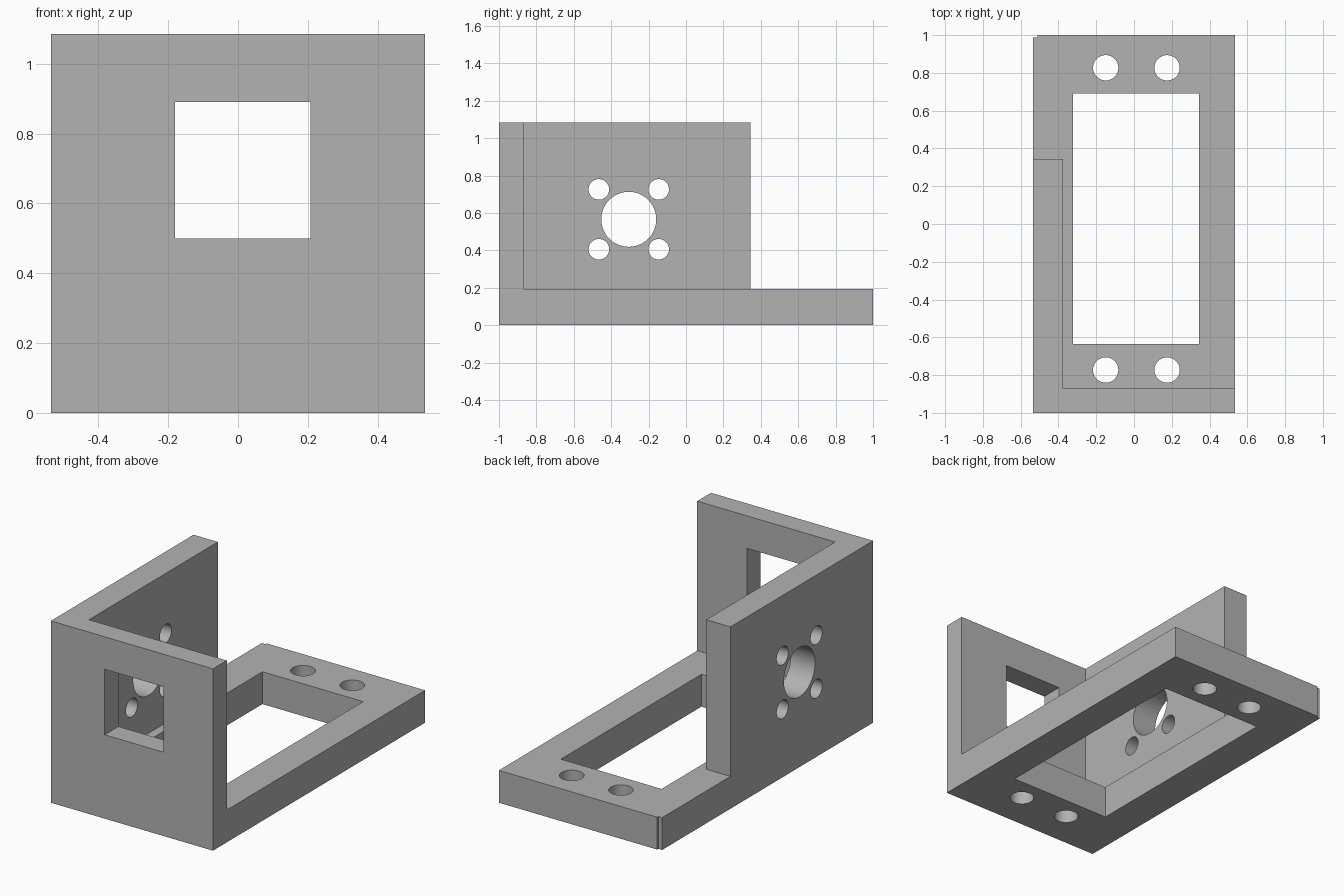
import bpy
from math import radians

cube = bpy.data.objects.get("Cube")
if cube:
    bpy.data.objects.remove(cube, do_unlink=True)

W, H = 0.535, 1.085      # half width, full height
BASE = 0.193             # base plate thickness
FAR = 1.5                # cutters overshoot to here


def box(name, low, high):
    bpy.ops.mesh.primitive_cube_add(
        size=1, location=[(a + b) / 2 for a, b in zip(low, high)])
    ob = bpy.context.object
    ob.name = name
    ob.scale = [b - a for a, b in zip(low, high)]
    bpy.ops.object.transform_apply(location=True, rotation=False, scale=True)
    return ob


def drill(name, radius, length, location, turn=0):
    bpy.ops.mesh.primitive_cylinder_add(
        vertices=48, radius=radius, depth=length, location=location,
        rotation=(0, turn, 0))
    ob = bpy.context.object
    ob.name = name
    return ob


# Solid block the bracket is cut from
bracket = box("mounting_bracket", (-W, -1, 0), (W, 1, H))

# Open space above the base, leaving the front wall and side wall
cutters = [
    box("inner_space", (-0.375, -0.87, BASE), (FAR, FAR, FAR)),
    box("rear_space", (-FAR, 0.345, BASE), (FAR, FAR, FAR)),
    box("base_window", (-0.322, -0.635, -FAR), (0.343, 0.69, BASE + 0.1)),
    box("front_window", (-0.18, -FAR, 0.5), (0.208, -0.8, 0.891)),
    box("corner_notch", (-FAR, 0.988, -FAR), (-0.51, FAR, FAR)),
]

# Screw holes in the base
for x in (-0.15, 0.175):
    for y in (-0.773, 0.827):
        cutters.append(drill("base_screw_hole", 0.067, 0.6, (x, y, 0.1)))

# Shaft hole and four screw holes in the side wall
SHAFT_Y, SHAFT_Z = -0.306, 0.566
cutters.append(drill("shaft_hole", 0.147, 0.4, (-0.455, SHAFT_Y, SHAFT_Z), radians(90)))
for dy in (-0.16, 0.16):
    for dz in (-0.16, 0.16):
        cutters.append(drill("side_screw_hole", 0.055, 0.4,
                             (-0.455, SHAFT_Y + dy, SHAFT_Z + dz), radians(90)))

# Apply the cuts and discard the cutters
bpy.ops.object.select_all(action='DESELECT')
bpy.context.view_layer.objects.active = bracket
bracket.select_set(True)
for cutter in cutters:
    cutter.hide_render = True
    mod = bracket.modifiers.new(cutter.name, 'BOOLEAN')
    mod.operation = 'DIFFERENCE'
    mod.solver = 'EXACT'
    mod.object = cutter
    bpy.ops.object.modifier_apply(modifier=mod.name)
for cutter in cutters:
    bpy.data.objects.remove(cutter, do_unlink=True)

# Single grey finish
grey = bpy.data.materials.new("plain_grey")
grey.use_nodes = True
color = (0.45, 0.45, 0.45, 1)
grey.diffuse_color = color
grey.node_tree.nodes["Principled BSDF"].inputs["Base Color"].default_value = color
bracket.data.materials.clear()
bracket.data.materials.append(grey)
bpy.ops.object.shade_smooth_by_angle(angle=radians(30))
